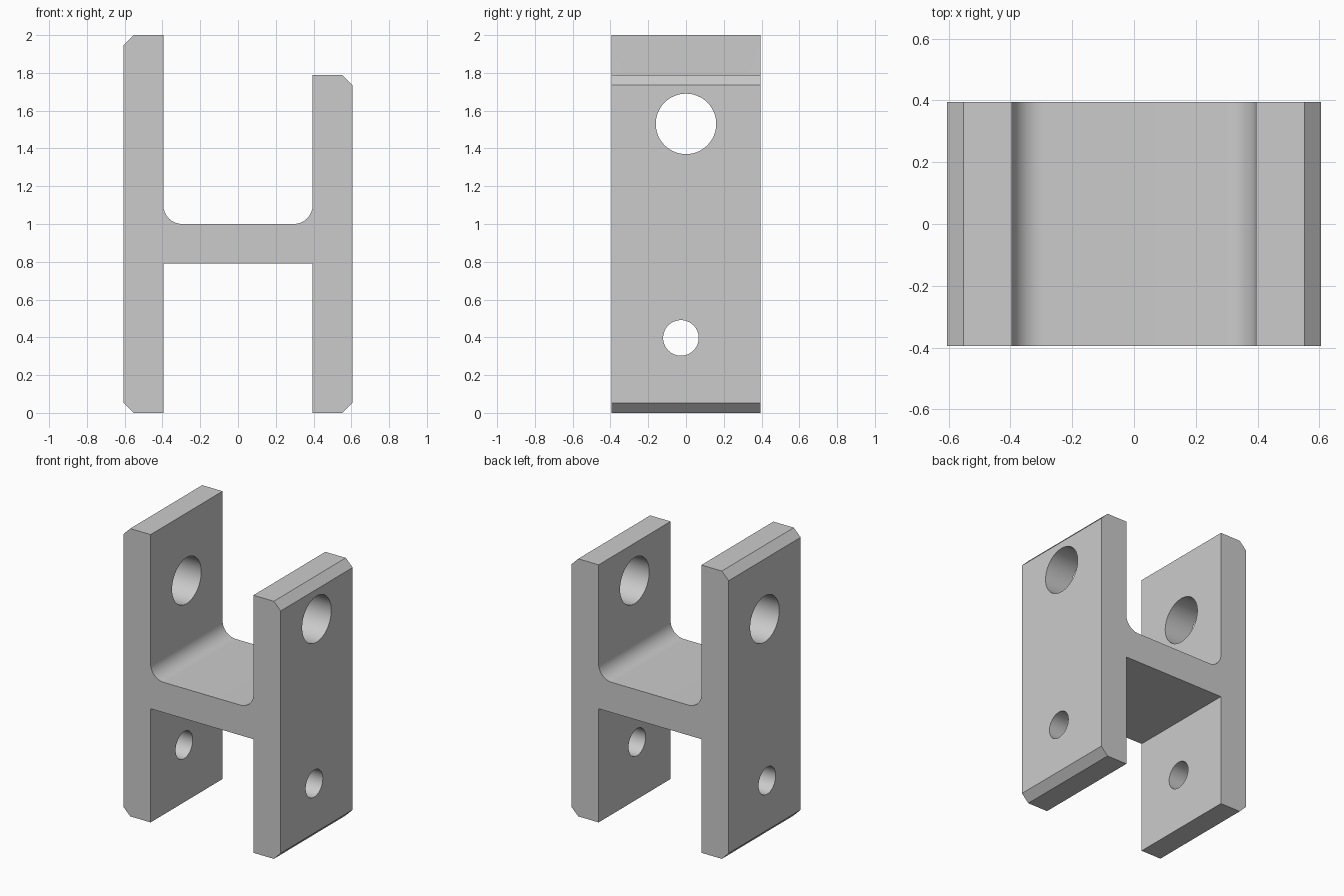
import bpy, bmesh
from math import sin, cos, pi, radians
from mathutils import Matrix

cube = bpy.data.objects.get("Cube")
if cube:
    bpy.data.objects.remove(cube, do_unlink=True)

HALF_X, INNER, HALF_Y = 0.605, 0.395, 0.395
CHAMFER, FILLET = 0.053, 0.1
LEFT_TOP, RIGHT_TOP = 1.79, 2.0
WEB_LOW, WEB_TOP = 0.79, 1.0

grey = bpy.data.materials.new("plain grey")
grey.use_nodes = True
grey.diffuse_color = (0.6, 0.6, 0.6, 1)
grey.node_tree.nodes["Principled BSDF"].inputs["Base Color"].default_value = (0.6, 0.6, 0.6, 1)


def add_object(name, bm):
    bmesh.ops.recalc_face_normals(bm, faces=bm.faces)
    mesh = bpy.data.meshes.new(name)
    bm.to_mesh(mesh)
    bm.free()
    mesh.materials.append(grey)
    obj = bpy.data.objects.new(name, mesh)
    bpy.context.collection.objects.link(obj)
    return obj


def half_profile(side, top):
    """One arm of the H, from the web underside round to the web top."""
    pts = [(INNER, WEB_LOW), (INNER, 0), (HALF_X - CHAMFER, 0), (HALF_X, CHAMFER),
           (HALF_X, top - CHAMFER), (HALF_X - CHAMFER, top), (INNER, top)]
    steps = 16
    for i in range(steps + 1):
        a = pi / 2 * i / steps
        pts.append((INNER - FILLET + FILLET * cos(a), WEB_TOP + FILLET - FILLET * sin(a)))
    return [(side * x, z) for x, z in pts]


# H-shaped body with one tall and one short arm
outline = half_profile(1, LEFT_TOP) + half_profile(-1, RIGHT_TOP)[::-1]
bm = bmesh.new()
face = bm.faces.new([bm.verts.new((x, -HALF_Y, z)) for x, z in outline])
swept = bmesh.ops.extrude_face_region(bm, geom=[face])["geom"]
bmesh.ops.translate(bm, vec=(0, 2 * HALF_Y, 0),
                    verts=[v for v in swept if isinstance(v, bmesh.types.BMVert)])
bracket = add_object("bracket_body", bm)


# Round holes through both arms
def drill(name, y, z, radius):
    bm = bmesh.new()
    bmesh.ops.create_cone(bm, cap_ends=True, segments=64, radius1=radius, radius2=radius,
                          depth=2, matrix=Matrix.Translation((0, y, z)) @ Matrix.Rotation(pi / 2, 4, "Y"))
    cutter = add_object(name, bm)
    cutter.hide_render = True
    mod = bracket.modifiers.new(name, "BOOLEAN")
    mod.operation, mod.solver, mod.object = "DIFFERENCE", "EXACT", cutter
    return cutter


cutters = [drill("upper_hole_cutter", 0, 1.53, 0.16),
           drill("lower_hole_cutter", -0.027, 0.397, 0.094)]

bpy.ops.object.select_all(action="DESELECT")
bracket.select_set(True)
bpy.context.view_layer.objects.active = bracket
for mod in list(bracket.modifiers):
    bpy.ops.object.modifier_apply(modifier=mod.name)
for cutter in cutters:
    bpy.data.objects.remove(cutter, do_unlink=True)
bpy.ops.object.shade_smooth_by_angle(angle=radians(30))
